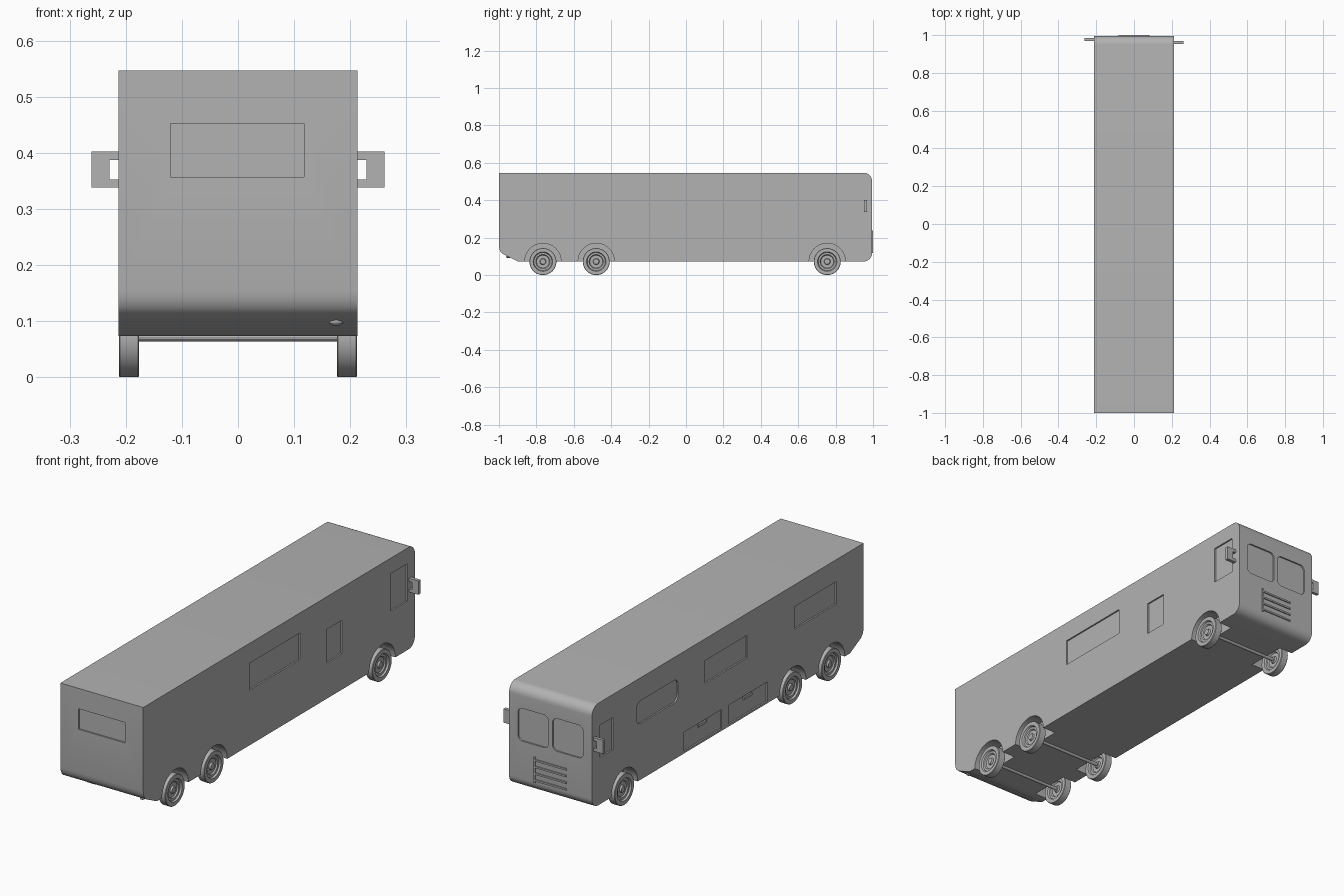
import bpy, bmesh, math
from mathutils import Matrix, Vector

if "Cube" in bpy.data.objects:
    bpy.data.objects.remove(bpy.data.objects["Cube"], do_unlink=True)

grey = bpy.data.materials.new("plain_grey")
grey.use_nodes = True
grey.diffuse_color = (0.45, 0.45, 0.45, 1)
grey.node_tree.nodes["Principled BSDF"].inputs["Base Color"].default_value = (0.45, 0.45, 0.45, 1)

W = 0.213            # half width of the body
FRONT = 0.995        # driving end of the body
FLOOR, ROOF = 0.073, 0.547
DEPTH = 0.007        # depth of window and door recesses


def finish(name, bm):
    bmesh.ops.recalc_face_normals(bm, faces=bm.faces)
    mesh = bpy.data.meshes.new(name)
    bm.to_mesh(mesh)
    bm.free()
    obj = bpy.data.objects.new(name, mesh)
    bpy.context.collection.objects.link(obj)
    mesh.materials.append(grey)
    return obj


def prism(name, outline, axis, lo, hi):
    """Extrude a (y, z) outline along x, or an (x, z) outline along y."""
    bm = bmesh.new()
    place = (lambda a, b, t: (t, a, b)) if axis == "x" else (lambda a, b, t: (a, t, b))
    ends = [[bm.verts.new(place(a, b, t)) for a, b in outline] for t in (lo, hi)]
    bm.faces.new(ends[0])
    bm.faces.new(ends[1])
    n = len(outline)
    for i in range(n):
        j = (i + 1) % n
        bm.faces.new((ends[0][i], ends[0][j], ends[1][j], ends[1][i]))
    return finish(name, bm)


def arc(cx, cz, r, start, end, steps=8):
    angles = [math.radians(start + (end - start) * i / steps) for i in range(steps + 1)]
    return [(cx + r * math.cos(a), cz + r * math.sin(a)) for a in angles]


def rect(a0, a1, z0, z1, r=0):
    if not r:
        return [(a0, z0), (a1, z0), (a1, z1), (a0, z1)]
    return (arc(a0 + r, z0 + r, r, 180, 270) + arc(a1 - r, z0 + r, r, 270, 360)
            + arc(a1 - r, z1 - r, r, 0, 90) + arc(a0 + r, z1 - r, r, 90, 180))


def smooth(obj, angle=30):
    bpy.ops.object.select_all(action="DESELECT")
    obj.select_set(True)
    bpy.context.view_layer.objects.active = obj
    bpy.ops.object.shade_smooth_by_angle(angle=math.radians(angle))


def carve(body, cutters):
    for c in cutters:
        mod = body.modifiers.new("cut", "BOOLEAN")
        mod.operation, mod.solver, mod.object = "DIFFERENCE", "EXACT", c
    shape = body.evaluated_get(bpy.context.evaluated_depsgraph_get())
    mesh = bpy.data.meshes.new_from_object(shape)
    body.modifiers.clear()
    body.data = mesh
    for c in cutters:
        bpy.data.objects.remove(c, do_unlink=True)


# Body: side profile with rounded driving end and upswept tail
R = 0.045
profile = [(-1, ROOF), (-1, 0.155), (-0.997, 0.138), (-0.991, 0.124), (-0.98, 0.113), (-0.9, FLOOR)]
profile += arc(FRONT - R, FLOOR + R, R, 270, 360) + arc(FRONT - R, ROOF - R, R, 0, 90)
body = prism("body", profile, "x", -W, W)

cutters = []
# Wheel wells
AXLES = (-0.765, -0.48, 0.755)
for y in AXLES:
    for lo, hi in ((-W - 0.05, -W + 0.07), (W - 0.07, W + 0.05)):
        cutters.append(prism("well_cutter", arc(y, FLOOR, 0.097, 0, 348.75, 31), "x", lo, hi))

# Side windows
for outline in (rect(-0.22, 0.15, 0.33, 0.454), rect(0.35, 0.46, 0.24, 0.395),
                rect(0.82, 0.94, 0.30, 0.474)):
    cutters.append(prism("window_cutter", outline, "x", W - DEPTH, W + 0.05))
for outline in (rect(-0.8, -0.494, 0.34, 0.445), rect(-0.145, 0.165, 0.34, 0.445),
                rect(0.362, 0.667, 0.335, 0.44, 0.03), rect(0.842, 0.937, 0.29, 0.44)):
    cutters.append(prism("window_cutter", outline, "x", -W - 0.05, -W + DEPTH))

# Luggage doors
DOORS = ((-0.295, -0.01), (0.042, 0.32))
for y0, y1 in DOORS:
    cutters.append(prism("door_cutter", rect(y0, y1, 0.082, 0.172), "x", -W - 0.05, -W + DEPTH))

# Windscreen halves and tail window
for x0, x1 in ((-0.168, -0.01), (0.01, 0.168)):
    cutters.append(prism("windscreen_cutter", rect(x0, x1, 0.293, 0.445, 0.025), "y",
                         FRONT - DEPTH, FRONT + 0.05))
cutters.append(prism("tail_window_cutter", rect(-0.12, 0.118, 0.357, 0.452), "y", -1.05, -1 + DEPTH))
carve(body, cutters)
smooth(body)

# Luggage door handles
for i, (y0, y1) in enumerate(DOORS):
    mid = (y0 + y1) / 2
    prism(f"luggage_handle_{i + 1}", rect(mid - 0.03, mid + 0.03, 0.153, 0.166), "x", -W, -W + 0.009)

# Grille: one upright with horizontal bars
prism("grille_upright", rect(0.076, 0.083, 0.118, 0.238), "y", FRONT - 0.01, 1)
for i in range(4):
    z = 0.13 + i * 0.031
    prism(f"grille_bar_{i + 1}", rect(-0.083, 0.078, z - 0.004, z + 0.004), "y", FRONT - 0.01, 1)

# Mirrors: C-shaped brackets on both sides
for side, name, y0, y1 in ((1, "left", 0.952, 0.968), (-1, "right", 0.97, 0.984)):
    points = [(0.21, 0.338), (0.261, 0.338), (0.261, 0.402), (0.21, 0.402),
              (0.21, 0.387), (0.229, 0.387), (0.229, 0.352), (0.21, 0.352)]
    prism(f"{name}_mirror", [(side * x, z) for x, z in points], "y", y0, y1)

# Wheels: lathed tyre, recessed rim and hub
SECTION = [(0.0, 0.012), (0.014, 0.012), (0.017, 0.004), (0.034, 0.004), (0.038, 0.010),
           (0.048, 0.010), (0.052, 0.018), (0.070, 0.018), (0.072, 0.016)]
SECTION += [(r, -x) for r, x in reversed(SECTION)]
for i, y in enumerate(AXLES):
    for side, name in ((1, "left"), (-1, "right")):
        bm = bmesh.new()
        verts = [bm.verts.new((x, r, 0)) for r, x in SECTION]
        edges = [bm.edges.new(pair) for pair in zip(verts, verts[1:])]
        bmesh.ops.spin(bm, geom=verts + edges, cent=(0, 0, 0), axis=(1, 0, 0),
                       angle=math.tau, steps=40, use_merge=True)
        bmesh.ops.remove_doubles(bm, verts=bm.verts, dist=0.0001)
        bmesh.ops.translate(bm, verts=bm.verts, vec=(side * (W - 0.0185), y, 0.072))
        smooth(finish(f"{name}_wheel_{i + 1}", bm))
    # Axle hidden under the floor
    prism(f"axle_{i + 1}", arc(y, 0.072, 0.008, 0, 330, 11), "x", -W + 0.02, W - 0.02)

# Exhaust tip
bm = bmesh.new()
bmesh.ops.create_uvsphere(bm, u_segments=20, v_segments=10, radius=1,
                          matrix=Matrix.Translation((0.175, -0.95, 0.097))
                          @ Matrix.Diagonal((0.012, 0.012, 0.006, 1)))
smooth(finish("exhaust_tip", bm))
